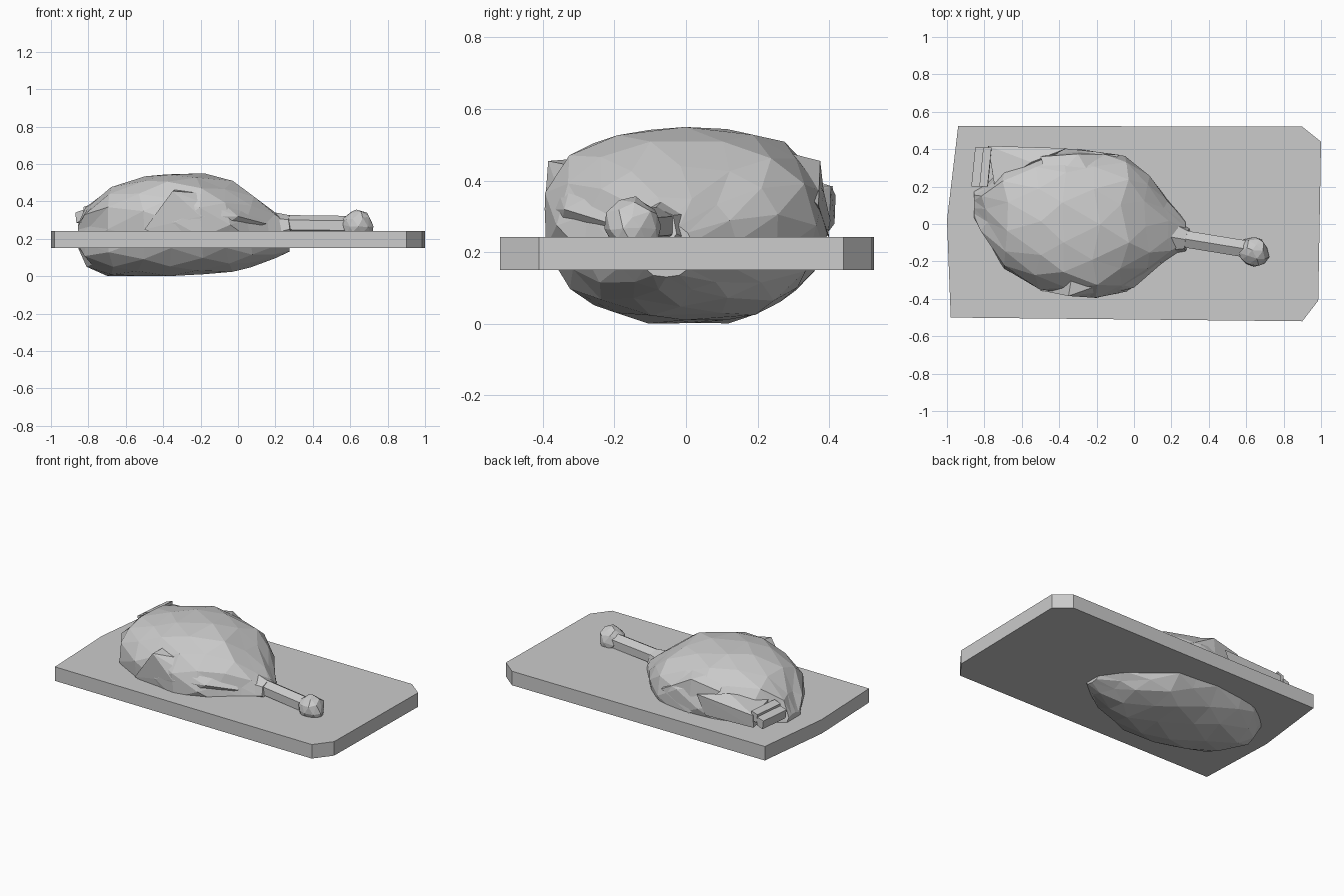
import bpy, bmesh, math, random
from mathutils import Vector, Matrix

if "Cube" in bpy.data.objects:
    bpy.data.objects.remove(bpy.data.objects["Cube"])

random.seed(4)
grey = bpy.data.materials.new("light_grey")
grey.diffuse_color = (0.6, 0.6, 0.6, 1)
grey.use_nodes = True
grey.node_tree.nodes["Principled BSDF"].inputs["Base Color"].default_value = grey.diffuse_color


def finish(name, bm):
    bmesh.ops.recalc_face_normals(bm, faces=bm.faces)
    me = bpy.data.meshes.new(name)
    bm.to_mesh(me)
    bm.free()
    me.materials.append(grey)
    ob = bpy.data.objects.new(name, me)
    bpy.context.collection.objects.link(ob)
    return ob


def hull(name, pts):
    bm = bmesh.new()
    vs = [bm.verts.new(p) for p in pts]
    res = bmesh.ops.convex_hull(bm, input=vs)
    junk = {g for g in res["geom_interior"] + res["geom_unused"] if isinstance(g, bmesh.types.BMVert)}
    bmesh.ops.delete(bm, geom=list(junk), context="VERTS")
    return finish(name, bm)


def tube(name, a, b, r0, r1, sides):
    a, b = Vector(a), Vector(b)
    bm = bmesh.new()
    m = Matrix.Translation((a + b) / 2) @ (b - a).to_track_quat("Z", "Y").to_matrix().to_4x4()
    bmesh.ops.create_cone(bm, cap_ends=True, segments=sides, radius1=r0, radius2=r1,
                          depth=(b - a).length, matrix=m)
    return finish(name, bm)


# Cutting board: clipped outline extruded upwards
outline = [(-0.94, 0.525), (0.9, 0.52), (1, 0.44), (0.985, -0.41),
           (0.9, -0.52), (-0.98, -0.5), (-1, 0.02)]
bm = bmesh.new()
base = bm.faces.new([bm.verts.new((x, y, 0.15)) for x, y in outline])
ext = bmesh.ops.extrude_face_region(bm, geom=[base], use_keep_orig=True)
bmesh.ops.translate(bm, vec=(0, 0, 0.092),
                    verts=[g for g in ext["geom"] if isinstance(g, bmesh.types.BMVert)])
finish("cutting_board", bm)

# Roast body: faceted loft, stations are x, y min, y max, z min, z max
stations = [(-0.855, 0.03, 0.18, 0.15, 0.28), (-0.80, -0.06, 0.22, 0.05, 0.38),
            (-0.68, -0.24, 0.32, 0.0, 0.485), (-0.52, -0.35, 0.38, 0.0, 0.53),
            (-0.36, -0.385, 0.40, 0.0, 0.555), (-0.20, -0.395, 0.39, 0.005, 0.555),
            (-0.05, -0.355, 0.36, 0.02, 0.51), (0.07, -0.29, 0.26, 0.05, 0.44),
            (0.18, -0.20, 0.14, 0.09, 0.355), (0.275, -0.13, 0.02, 0.13, 0.28)]
N = 14


def power(v, e):
    return math.copysign(abs(v) ** e, v)


bm = bmesh.new()
rings = []
for i, (x, y0, y1, z0, z1) in enumerate(stations):
    ring = []
    zm = z0 + 0.52 * (z1 - z0)
    for k in range(N):
        t = 2 * math.pi * (k + 0.5 * (i % 2)) / N
        c, s = power(math.cos(t), 0.85), power(math.sin(t), 0.85)
        f = random.uniform(0.97, 1.02)
        y = (y0 + y1) / 2 + (y1 - y0) / 2 * c * f
        z = zm + s * f * (z1 - zm if s > 0 else zm - z0)
        jx = random.uniform(-0.025, 0.025) if 0 < i < len(stations) - 1 else 0
        ring.append(bm.verts.new((x + jx, y, max(z, 0))))
    rings.append(ring)
for i in range(len(rings) - 1):
    a, b = rings[i], rings[i + 1]
    for k in range(N):
        n = (k + 1) % N
        if i % 2 == 0:
            tris = ((a[k], a[n], b[k]), (a[n], b[n], b[k]))
        else:
            tris = ((a[k], b[n], b[k]), (a[k], a[n], b[n]))
        for tri in tris:
            bm.faces.new(tri)
bm.faces.new(rings[0])
bm.faces.new(rings[-1])
finish("roast_body", bm)

# Thigh bulging from the front and shoulder from the back
hull("thigh", [(-0.35, -0.385, 0.455), (-0.50, -0.355, 0.25), (-0.2, -0.395, 0.32),
               (0.0, -0.34, 0.32), (0.15, -0.21, 0.28), (-0.14, -0.31, 0.44),
               (-0.32, -0.2, 0.47), (0.05, -0.15, 0.42), (-0.25, -0.37, 0.15)])
hull("shoulder", [(-0.3, 0.375, 0.455), (-0.50, 0.36, 0.42), (-0.08, 0.37, 0.33),
                  (-0.2, 0.2, 0.5), (-0.45, 0.2, 0.5), (-0.3, 0.40, 0.24)])

# Wing with two folded tips
hull("wing", [(-0.78, 0.418, 0.36), (-0.78, 0.415, 0.28), (-0.745, 0.2, 0.38),
              (-0.745, 0.2, 0.28), (-0.36, 0.405, 0.385), (-0.42, 0.40, 0.26),
              (-0.55, 0.33, 0.41)])
for name, x, z in (("wing_tip_inner", -0.795, 0.345), ("wing_tip_outer", -0.838, 0.315)):
    pts = []
    for y in (0.2, 0.41):
        shift = 0.02 * (y - 0.3) / 0.1
        for dx, dz in ((-0.022, 0.025), (0.022, 0.04), (-0.016, -0.03), (0.024, -0.015)):
            pts.append((x + dx + shift * 0.5, y, z + dz))
    hull(name, pts)

# Drumstick: meat cuff, bone and knuckle
tube("meat_cuff", (0.20, -0.07, 0.25), (0.285, -0.085, 0.265), 0.095, 0.062, 7)
tube("leg_bone", (0.24, -0.075, 0.275), (0.62, -0.137, 0.27), 0.052, 0.052, 6)
bm = bmesh.new()
bmesh.ops.create_icosphere(bm, subdivisions=2, radius=0.083,
                           matrix=Matrix.Translation((0.64, -0.147, 0.268)))
for v in bm.verts:
    v.co += Vector([random.uniform(-0.008, 0.008) for _ in range(3)])
finish("bone_knuckle", bm)
